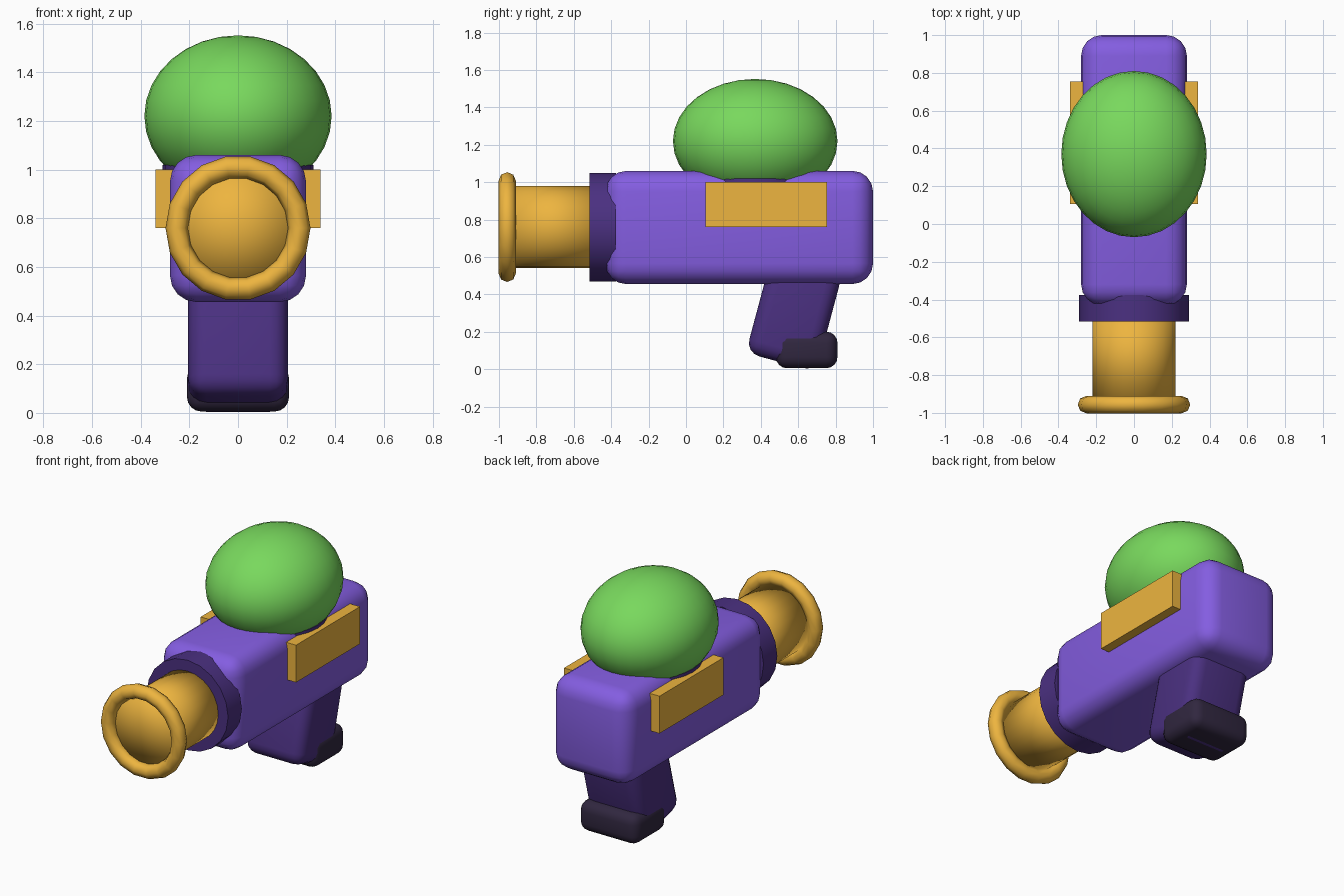
import bpy
from math import radians, pi

if "Cube" in bpy.data.objects:
    bpy.data.objects.remove(bpy.data.objects["Cube"])


def material(name, color):
    m = bpy.data.materials.new(name)
    m.diffuse_color = (*color, 1)
    m.use_nodes = True
    m.node_tree.nodes["Principled BSDF"].inputs["Base Color"].default_value = m.diffuse_color
    return m


PURPLE = material("purple", (0.23, 0.11, 0.75))
DARK = material("dark_purple", (0.07, 0.03, 0.22))
BLACK = material("near_black", (0.03, 0.02, 0.05))
GOLD = material("gold", (0.85, 0.46, 0.05))
GREEN = material("green", (0.19, 0.69, 0.11))


def finish(name, mat, angle=None):
    ob = bpy.context.object
    ob.name = name
    ob.data.materials.append(mat)
    if angle is None:
        bpy.ops.object.shade_smooth()
    else:
        bpy.ops.object.shade_smooth_by_angle(angle=radians(angle))
    return ob


def box(name, center, size, mat, bevel=0, tilt=0):
    bpy.ops.mesh.primitive_cube_add(size=1, location=center)
    ob = bpy.context.object
    ob.scale = size
    bpy.ops.object.transform_apply(location=False, rotation=False, scale=True)
    ob.rotation_euler.x = tilt
    finish(name, mat, None if bevel else 30)
    if bevel:
        b = ob.modifiers.new("rounding", 'BEVEL')
        b.width = bevel
        b.segments = 4
        b.limit_method = 'NONE'
    return ob


def cylinder(name, center, radius, depth, mat, sides, along_y=True, angle=30):
    bpy.ops.mesh.primitive_cylinder_add(
        vertices=sides, radius=radius, depth=depth, location=center,
        rotation=(pi / 2 if along_y else 0, 0, 0), end_fill_type='TRIFAN')
    return finish(name, mat, angle)


AXIS_Z = 0.76

# Main rounded body
box("body", (0, 0.285, 0.758), (0.56, 1.43, 0.605), PURPLE, bevel=0.11)

# Barrel, its collar and the muzzle ring
cylinder("barrel", (0, -0.70, AXIS_Z), 0.22, 0.50, GOLD, 24, angle=None)
cylinder("barrel_collar", (0, -0.445, AXIS_Z), 0.29, 0.14, DARK, 20)
bpy.ops.mesh.primitive_torus_add(
    major_segments=18, minor_segments=8, major_radius=0.252,
    minor_radius=0.046, location=(0, -0.956, AXIS_Z), rotation=(pi / 2, 0, 0))
finish("muzzle_ring", GOLD)

# Tank dome on its seat
cylinder("tank_seat", (0, 0.37, 0.96), 0.31, 0.12, DARK, 24, along_y=False)
bpy.ops.mesh.primitive_uv_sphere_add(
    segments=32, ring_count=16, radius=1, location=(0, 0.37, 1.22))
bpy.context.object.scale = (0.385, 0.44, 0.332)
finish("tank", GREEN)

# Side plates
for side, label in ((-1, "left"), (1, "right")):
    box(f"side_plate_{label}", (side * 0.305, 0.43, 0.88),
        (0.07, 0.65, 0.24), GOLD)

# Slanted grip and its foot
box("grip", (0, 0.579, 0.303), (0.41, 0.39, 0.55), DARK, 0.075, radians(-15))
box("grip_foot", (0, 0.645, 0.103), (0.42, 0.33, 0.195), BLACK, 0.06)
